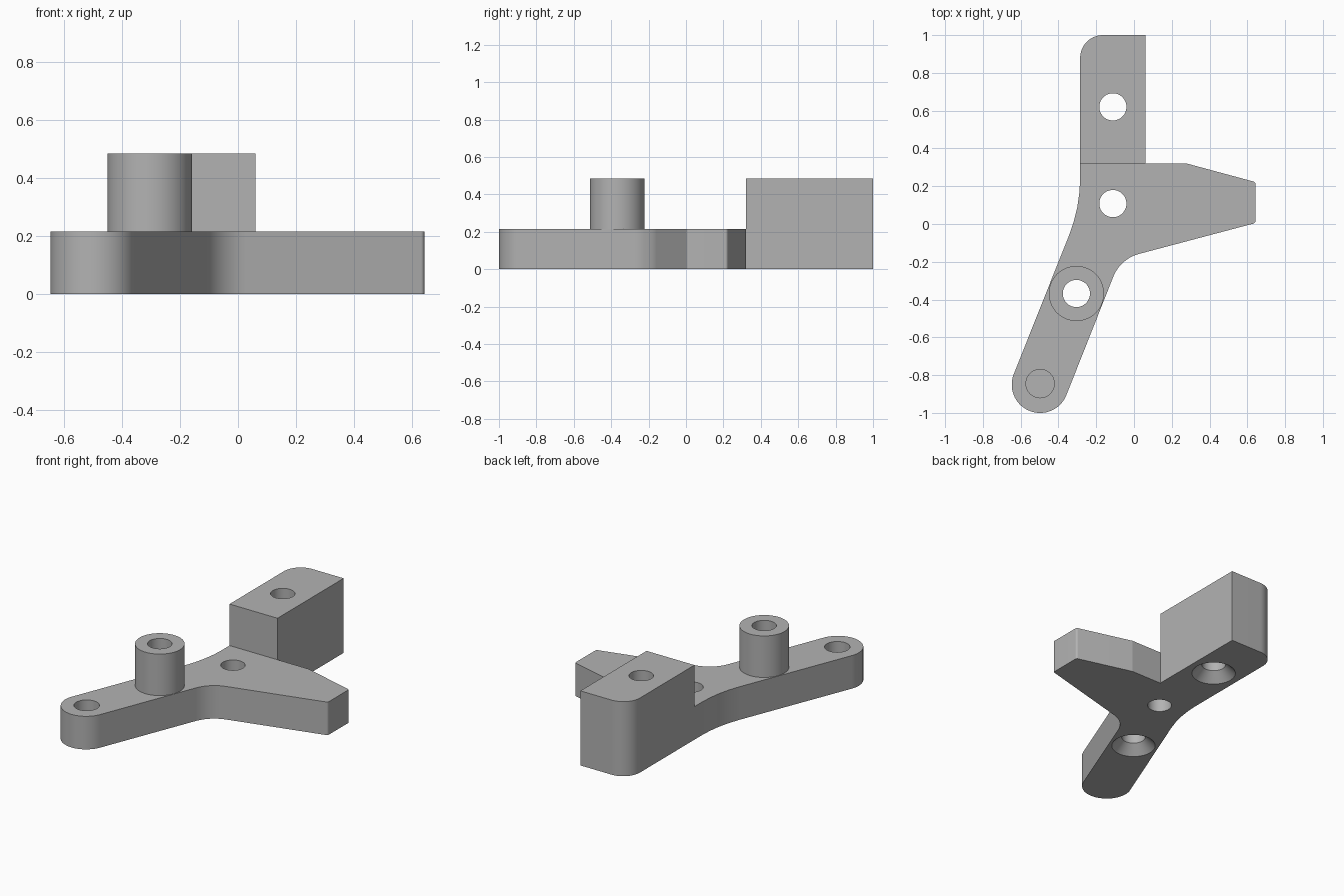
import bpy, bmesh, math
from mathutils import Vector

cube = bpy.data.objects.get("Cube")
if cube:
    bpy.data.objects.remove(cube, do_unlink=True)

PLATE_TOP, TALL_TOP = 0.215, 0.485
HOLE_R, SINK_R = 0.072, 0.132

grey = bpy.data.materials.new("plain grey")
grey.use_nodes = True
colour = (0.45, 0.45, 0.45, 1)
grey.diffuse_color = colour
grey.node_tree.nodes["Principled BSDF"].inputs["Base Color"].default_value = colour


def rounded(corners):
    """Outline from (x, y, radius) corners, each replaced by a tangent arc."""
    out = []
    for i, (x, y, r) in enumerate(corners):
        p = Vector((x, y))
        if r == 0:
            out.append(p)
            continue
        a = (Vector(corners[i - 1][:2]) - p).normalized()
        b = (Vector(corners[(i + 1) % len(corners)][:2]) - p).normalized()
        half = a.angle(b) / 2
        centre = p + (a + b).normalized() * r / math.sin(half)
        start = p + a * r / math.tan(half) - centre
        end = p + b * r / math.tan(half) - centre
        sweep = start.angle_signed(end)
        steps = max(4, int(abs(sweep) / math.radians(5)))
        for k in range(steps + 1):
            t = -sweep * k / steps
            c, s = math.cos(t), math.sin(t)
            out.append(centre + Vector((c * start.x - s * start.y, s * start.x + c * start.y)))
    return out


def finish(name, bm):
    bmesh.ops.recalc_face_normals(bm, faces=bm.faces)
    mesh = bpy.data.meshes.new(name)
    bm.to_mesh(mesh)
    bm.free()
    mesh.materials.append(grey)
    obj = bpy.data.objects.new(name, mesh)
    bpy.context.collection.objects.link(obj)
    return obj


def extrude(name, outline, z0, z1):
    bm = bmesh.new()
    verts = [bm.verts.new((p.x, p.y, z0)) for p in outline]
    bmesh.ops.remove_doubles(bm, verts=verts, dist=0.001)
    face = bm.faces.new([v for v in verts if v.is_valid])
    geom = bmesh.ops.extrude_face_region(bm, geom=[face])["geom"]
    top = [g for g in geom if isinstance(g, bmesh.types.BMVert)]
    bmesh.ops.translate(bm, verts=top, vec=(0, 0, z1 - z0))
    return finish(name, bm)


def lathe(name, at, profile, sides=64):
    """Capped solid of revolution from (radius, z) pairs."""
    bm = bmesh.new()
    rings = [[bm.verts.new((at[0] + r * math.cos(math.tau * k / sides),
                            at[1] + r * math.sin(math.tau * k / sides), z))
              for k in range(sides)] for r, z in profile]
    for low, high in zip(rings, rings[1:]):
        for k in range(sides):
            n = (k + 1) % sides
            bm.faces.new((low[k], low[n], high[n], high[k]))
    bm.faces.new(rings[0])
    bm.faces.new(rings[-1])
    return finish(name, bm)


def drill(obj, cutters):
    bpy.context.view_layer.objects.active = obj
    for cutter in cutters:
        cutter.hide_render = True
        mod = obj.modifiers.new("drill", "BOOLEAN")
        mod.operation, mod.solver, mod.object = "DIFFERENCE", "EXACT", cutter
        bpy.ops.object.modifier_apply(modifier=mod.name)


# Hole positions
centre_hole, boss_hole = (-0.112, 0.108), (-0.305, -0.368)
block_hole, blind_hole = (-0.112, 0.62), (-0.497, -0.845)
sunk = [(SINK_R + 0.02, -0.02), (SINK_R, 0), (HOLE_R, 0.06), (HOLE_R, 0.6)]

# Flat three-way plate: rounded slanted arm, tapered side arm
plate = extrude("base_plate", rounded([
    (-0.285, 0.32, 0), (-0.285, 0.088, 0.83),
    (-0.692, -0.934, 0.1495), (-0.413, -1.045, 0.1495),
    (-0.072, -0.1845, 0.2), (0.643, 0.005, 0.015),
    (0.643, 0.222, 0.015), (0.28, 0.32, 0)]), 0, PLATE_TOP)

# Tall block with one rounded corner
block = extrude("end_block", rounded([
    (-0.285, 0.32, 0), (0.06, 0.32, 0), (0.06, 1, 0), (-0.285, 1, 0.12)]), 0, TALL_TOP)

# Round boss on the slanted arm
boss = lathe("round_boss", boss_hole, [(0.146, PLATE_TOP), (0.146, TALL_TOP)])

# Through holes, countersinks and the blind hole
cutters = [
    lathe("centre_drill", centre_hole, [(HOLE_R, -0.1), (HOLE_R, 0.6)]),
    lathe("boss_drill", boss_hole, sunk),
    lathe("blind_drill", blind_hole, [(0.075, 0.07), (0.075, 0.6)]),
    lathe("block_drill", block_hole, sunk)]
drill(plate, cutters[:3])
drill(boss, cutters[1:2])
drill(block, cutters[3:])
for cutter in cutters:
    bpy.data.objects.remove(cutter, do_unlink=True)

# Smooth curved walls, keep sharp edges
bpy.ops.object.select_all(action="DESELECT")
for obj in (plate, block, boss):
    obj.select_set(True)
bpy.context.view_layer.objects.active = plate
bpy.ops.object.shade_smooth_by_angle(angle=math.radians(12))
